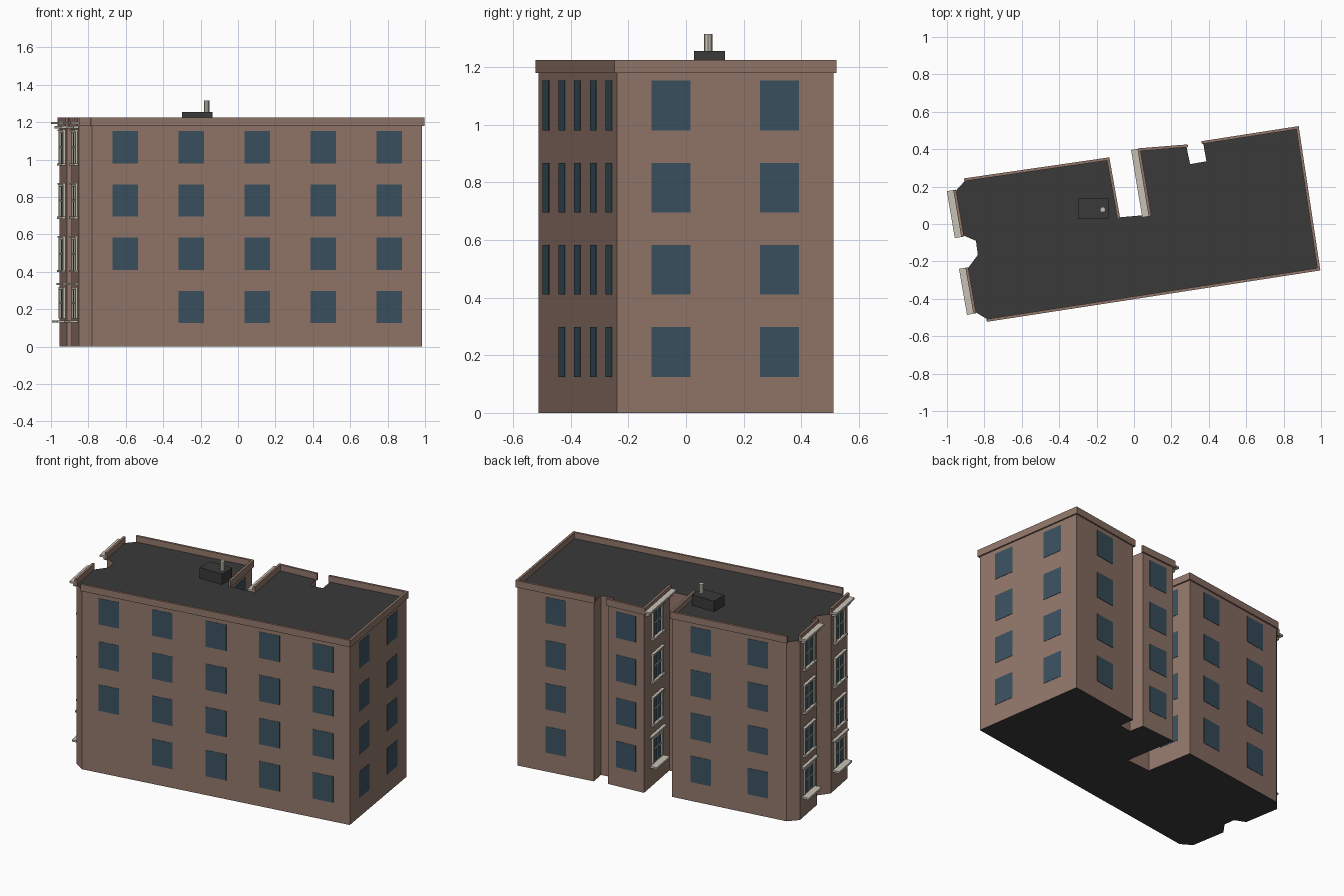
import bpy, bmesh, math
from mathutils import Vector

if "Cube" in bpy.data.objects:
    bpy.data.objects.remove(bpy.data.objects["Cube"])


def material(name, rgb):
    m = bpy.data.materials.new(name)
    m.diffuse_color = (*rgb, 1)
    m.use_nodes = True
    m.node_tree.nodes["Principled BSDF"].inputs["Base Color"].default_value = m.diffuse_color
    return m


BRICK = material("brown brick", (0.29, 0.185, 0.145))
ROOF = material("dark roofing", (0.042, 0.042, 0.042))
GLASS = material("blue glass", (0.042, 0.082, 0.115))
STONE = material("pale stone", (0.58, 0.54, 0.46))

# Footprint corners, counter-clockwise from the front left
PLAN = [(-0.78, -0.512), (0.985, -0.24), (0.872, 0.512), (0.37, 0.434),
        (0.387, 0.335), (0.30, 0.32), (0.28, 0.415), (0.03, 0.395),
        (0.087, 0.05), (-0.085, 0.035), (-0.14, 0.345), (-0.90, 0.235),
        (-0.955, 0.175), (-0.915, -0.06), (-0.845, -0.09), (-0.835, -0.165),
        (-0.89, -0.24), (-0.85, -0.47)]
ROOF_Z = 1.185
ROWS = [0.125, 0.41, 0.695, 0.98]
WIN_W, WIN_H = 0.137, 0.173


def finish(name, bm, *mats):
    bmesh.ops.recalc_face_normals(bm, faces=bm.faces)
    me = bpy.data.meshes.new(name)
    bm.to_mesh(me)
    bm.free()
    for m in mats:
        me.materials.append(m)
    ob = bpy.data.objects.new(name, me)
    bpy.context.collection.objects.link(ob)
    return ob


class Wall:
    """One side of the footprint, with along / outward / up coordinates."""

    def __init__(self, i):
        self.a = Vector(PLAN[i])
        d = Vector(PLAN[(i + 1) % len(PLAN)]) - self.a
        self.length = d.length
        self.u = d.normalized()
        self.n = Vector((self.u.y, -self.u.x))

    def box(self, bm, s0, s1, d0, d1, z0, z1):
        ring = []
        for s, d in ((s0, d0), (s1, d0), (s1, d1), (s0, d1)):
            p = self.a + self.u * s + self.n * d
            ring.append((p.x, p.y))
        prism(bm, ring, z0, z1)


def prism(bm, ring, z0, z1):
    lo = [bm.verts.new((x, y, z0)) for x, y in ring]
    hi = [bm.verts.new((x, y, z1)) for x, y in ring]
    bm.faces.new(lo[::-1])
    bm.faces.new(hi)
    for i in range(len(ring)):
        j = (i + 1) % len(ring)
        bm.faces.new((lo[i], lo[j], hi[j], hi[i]))


# Main block: brick sides, dark top and underside
bm = bmesh.new()
prism(bm, PLAN, 0, ROOF_Z)
bm.normal_update()
for f in bm.faces:
    f.material_index = 1 if abs(f.normal.z) > 0.5 else 0
finish("building_body", bm, BRICK, ROOF)

# Parapet on the long walls and the trimmed walls
bm = bmesh.new()
for i in (0, 1, 2, 6, 7, 9, 10, 12, 16):
    w = Wall(i)
    w.box(bm, -0.008, w.length + 0.008, -0.005, 0.01, 1.18, 1.225)
finish("parapet", bm, BRICK)

# Plain windows: wall index -> number of columns
bm = bmesh.new()
for i, cols in {0: 5, 1: 2, 2: 1, 6: 1, 9: 1, 10: 2}.items():
    w = Wall(i)
    for c in range(cols):
        mid = w.length * (c + 0.5) / cols
        for r, z in enumerate(ROWS):
            if i == 0 and c == 0 and r == 0:
                continue        # blank spot on the front ground floor
            w.box(bm, mid - WIN_W / 2, mid + WIN_W / 2, -0.001, 0.002, z, z + WIN_H)
finish("plain_windows", bm, GLASS)

# Trimmed walls: framed windows, cornice, band and entrance ledge
for i, label in ((7, "courtyard"), (12, "back_bay"), (16, "front_bay")):
    w = Wall(i)
    mid = w.length / 2
    glass, trim = bmesh.new(), bmesh.new()
    for r, z in enumerate(ROWS):
        z0, z1 = (0.15, 0.318) if r == 0 else (z, z + WIN_H)
        h = 0.07
        w.box(glass, mid - h, mid + h, -0.001, 0.003, z0, z1)
        for s in (-1, 1):       # side posts
            c = mid + s * (h - 0.006)
            w.box(trim, c - 0.008, c + 0.008, 0, 0.012, z0, z1)
        w.box(trim, mid - 0.005, mid + 0.005, 0, 0.008, z0, z1)
        zm = (z0 + z1) / 2
        w.box(trim, mid - h, mid + h, 0, 0.007, zm - 0.004, zm + 0.004)
        w.box(trim, mid - h, mid + h, 0, 0.012, z1 - 0.012, z1)
        if r:                   # sill and hood
            w.box(trim, mid - h - 0.012, mid + h + 0.012, 0, 0.02, z0 - 0.012, z0)
            w.box(trim, mid - h - 0.008, mid + h + 0.008, 0, 0.018, z1, z1 + 0.008)
    finish(label + "_glass", glass, GLASS)
    # band over the ground floor
    w.box(trim, mid - 0.1, mid + 0.1, 0, 0.02, 0.33, 0.341)
    # ledge under the ground floor window
    w.box(trim, mid - 0.09, mid + 0.09, 0, 0.045, 0.128, 0.14)
    # stepped cornice
    w.box(trim, 0.01, w.length - 0.01, 0, 0.028, 1.166, 1.18)
    w.box(trim, -0.008, w.length + 0.008, 0, 0.045, 1.19, 1.202)
    finish(label + "_stone_trim", trim, STONE)

# Roof hatch box
bm = bmesh.new()
prism(bm, [(-0.30, 0.028), (-0.137, 0.028), (-0.137, 0.135), (-0.30, 0.135)], ROOF_Z - 0.005, 1.255)
finish("roof_box", bm, ROOF)

# Vent pipe
bm = bmesh.new()
ring = [(-0.167 + 0.015 * math.cos(k * math.tau / 8),
         0.077 + 0.015 * math.sin(k * math.tau / 8)) for k in range(8)]
prism(bm, ring, 1.25, 1.315)
finish("vent_pipe", bm, STONE)
